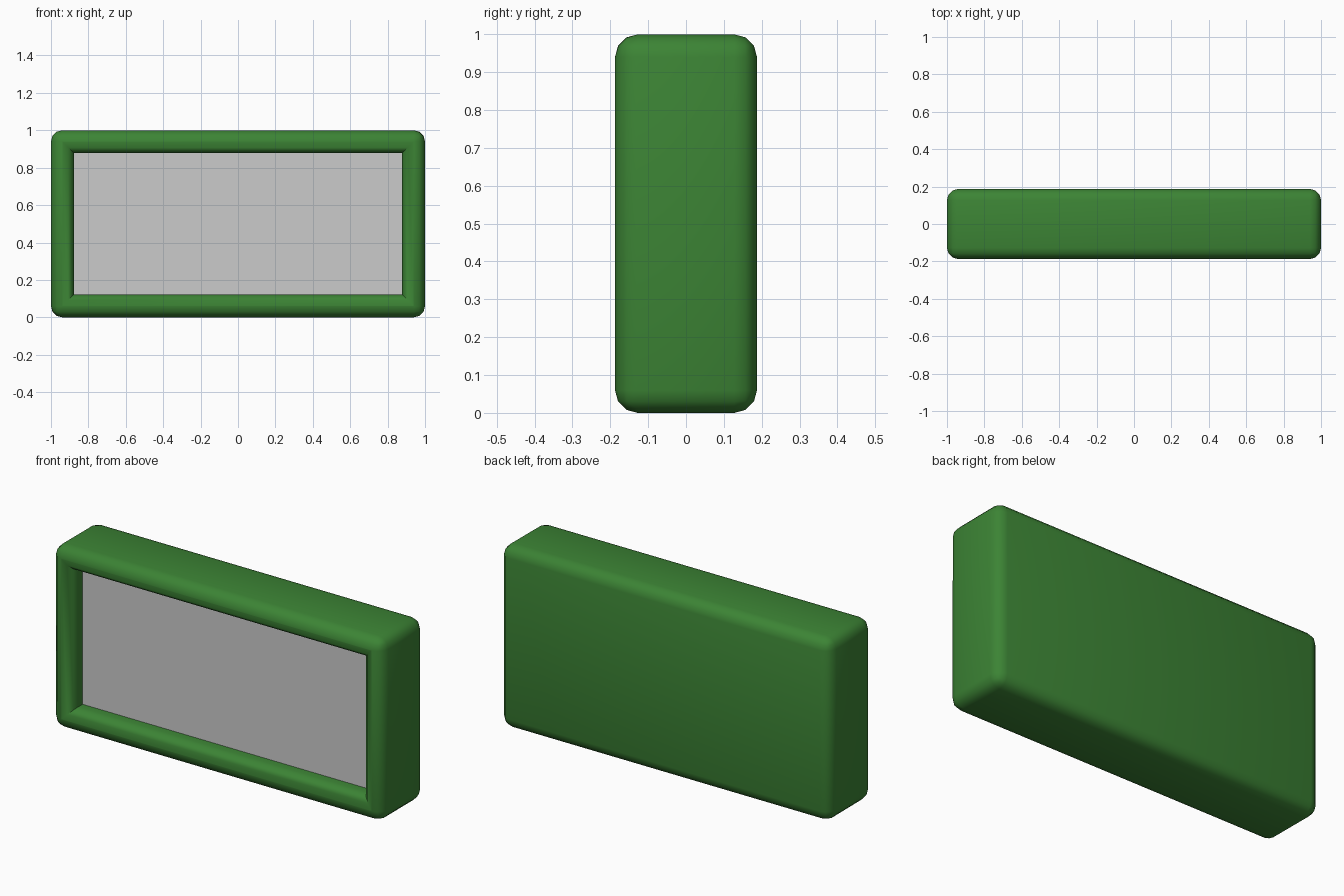
import bpy, bmesh
from mathutils import Matrix

if "Cube" in bpy.data.objects:
    bpy.data.objects.remove(bpy.data.objects["Cube"])

W, D, H = 2.0, 0.375, 1.0      # overall size
RIM, R = 0.122, 0.06           # rim width, edge rounding
SCREEN_Y = -0.09               # depth of the recessed panel


def finish(bm, name, color=None):
    me = bpy.data.meshes.new(name)
    bm.to_mesh(me)
    bm.free()
    ob = bpy.data.objects.new(name, me)
    bpy.context.collection.objects.link(ob)
    if color:
        mat = bpy.data.materials.new(name + "_paint")
        mat.diffuse_color = color
        mat.use_nodes = True
        mat.node_tree.nodes["Principled BSDF"].inputs["Base Color"].default_value = mat.diffuse_color
        me.materials.append(mat)
    return ob


# Casing: box with a recess in the front, inner and outer edges rounded
bm = bmesh.new()
bmesh.ops.create_cube(bm, size=1, matrix=Matrix.Translation((0, 0, H / 2)) @ Matrix.Diagonal((W, D, H, 1)))
rounded = set(bm.edges)
front = min(bm.faces, key=lambda f: f.calc_center_median().y)
bmesh.ops.inset_region(bm, faces=[front], thickness=RIM, use_even_offset=True)
rounded |= set(front.edges)
rim_edges = list(rounded)
ret = bmesh.ops.extrude_discrete_faces(bm, faces=[front])
floor = ret["faces"][0]
bmesh.ops.translate(bm, verts=floor.verts, vec=(0, SCREEN_Y + D / 2, 0))
bmesh.ops.delete(bm, geom=[floor], context='FACES_ONLY')
bmesh.ops.bevel(bm, geom=[e for e in rim_edges if e.is_valid], offset=R, offset_type='OFFSET',
                segments=3, profile=0.5, affect='EDGES', clamp_overlap=False)
bmesh.ops.recalc_face_normals(bm, faces=bm.faces)
casing = finish(bm, "casing", (0.045, 0.23, 0.035, 1))
bpy.context.view_layer.objects.active = casing
casing.select_set(True)
bpy.ops.object.shade_smooth_by_angle(angle=0.8)

# Flat grey panel closing the recess
bm = bmesh.new()
x, z = W / 2 - RIM, H / 2 - RIM
vs = [bm.verts.new((sx * x, SCREEN_Y, H / 2 + sz * z)) for sx, sz in ((-1, -1), (1, -1), (1, 1), (-1, 1))]
bm.faces.new(vs)
finish(bm, "screen")
